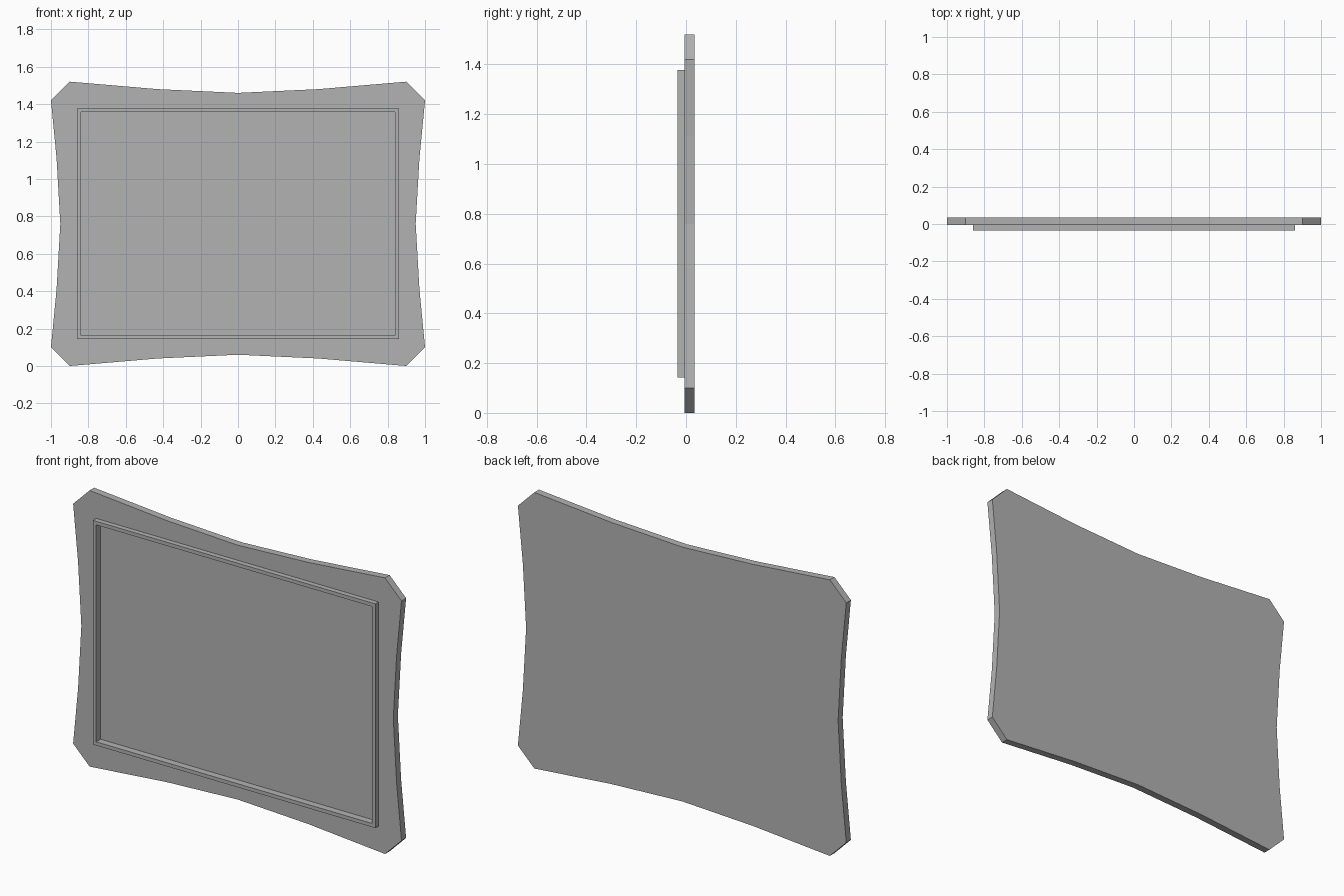
import bpy
import bmesh

cube = bpy.data.objects.get("Cube")
if cube:
    bpy.data.objects.remove(cube, do_unlink=True)

MID_Z = 0.76
BACK, FACE, RIM, PANEL = 0.034, -0.006, -0.034, 0.004

grey = bpy.data.materials.new("plain_grey")
grey.use_nodes = True
colour = (0.45, 0.45, 0.45, 1)
grey.diffuse_color = colour
grey.node_tree.nodes["Principled BSDF"].inputs["Base Color"].default_value = colour


def mirrored_outline():
    """Concave-sided plate with clipped corners, mirrored from one quarter."""
    quarter = [(0.95, 0), (0.97, 0.35), (1, 0.66), (0.9, 0.76), (0.43, 0.72), (0, 0.70)]
    half = quarter + [(-x, z) for x, z in reversed(quarter[:-1])]
    return half + [(x, -z) for x, z in reversed(half[1:-1])]


def rectangle(w, h):
    return [(w, -h), (w, h), (-w, h), (-w, -h)]


def add_loop(bm, points, y):
    return [bm.verts.new((x, y, z + MID_Z)) for x, z in points]


def bridge(bm, a, b):
    for i in range(len(a)):
        j = (i + 1) % len(a)
        bm.faces.new((a[i], a[j], b[j], b[i]))


def loop_edges(bm, loop):
    return [bm.edges.get((loop[i - 1], loop[i])) for i in range(len(loop))]


bm = bmesh.new()

# Backing plate
outline = mirrored_outline()
back = add_loop(bm, outline, BACK)
face = add_loop(bm, outline, FACE)
bm.faces.new(back)
bridge(bm, back, face)

# Raised rectangular rim around the recessed panel
outer, inner = rectangle(0.86, 0.617), rectangle(0.84, 0.597)
rim_base = add_loop(bm, outer, FACE)
rim_outer = add_loop(bm, outer, RIM)
rim_inner = add_loop(bm, inner, RIM)
panel = add_loop(bm, inner, PANEL)
bridge(bm, rim_base, rim_outer)
bridge(bm, rim_outer, rim_inner)
bridge(bm, rim_inner, panel)
bm.faces.new(panel)

# Flat border between the plate edge and the rim
bmesh.ops.triangle_fill(bm, use_beauty=True, normal=(0, -1, 0),
                        edges=loop_edges(bm, face) + loop_edges(bm, rim_base))
bmesh.ops.recalc_face_normals(bm, faces=bm.faces)

mesh = bpy.data.meshes.new("framed_board")
bm.to_mesh(mesh)
bm.free()
mesh.materials.append(grey)
board = bpy.data.objects.new("framed_board", mesh)
bpy.context.collection.objects.link(board)
